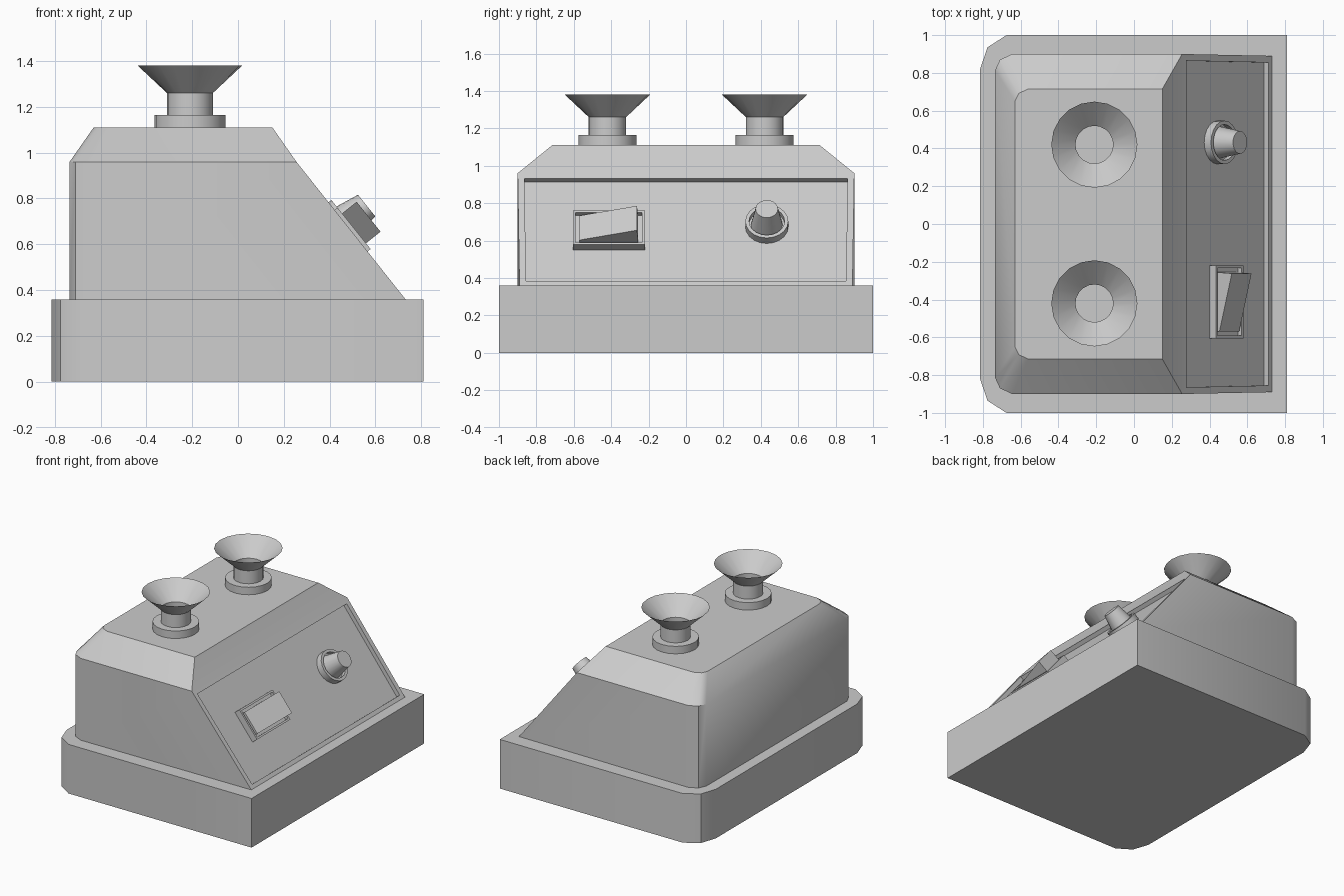
import bpy, bmesh, math
from mathutils import Matrix, Vector

if "Cube" in bpy.data.objects:
    bpy.data.objects.remove(bpy.data.objects["Cube"])

# Sloped control panel frame: local x = world y, local y = up the slope, local z = outward
N = Vector((0.781, 0, 0.625))
UP = Vector((-0.625, 0, 0.781))
PANEL = Matrix(((0, UP.x, N.x, 0.460), (1, 0, 0, 0), (0, UP.z, N.z, 0.656), (0, 0, 0, 1)))


def finish(bm, name, matrix=None, recalc=True):
    if recalc:
        bmesh.ops.recalc_face_normals(bm, faces=bm.faces)
    me = bpy.data.meshes.new(name)
    bm.to_mesh(me)
    bm.free()
    ob = bpy.data.objects.new(name, me)
    bpy.context.collection.objects.link(ob)
    if matrix:
        ob.matrix_world = matrix
    bpy.ops.object.select_all(action='DESELECT')
    ob.select_set(True)
    bpy.context.view_layer.objects.active = ob
    bpy.ops.object.shade_smooth_by_angle(angle=math.radians(35))
    return ob


def loft(rings, cap=True):
    """Skin a list of equal closed rings of 3D points."""
    bm = bmesh.new()
    rows = [[bm.verts.new(p) for p in r] for r in rings]
    n = len(rows[0])
    for a, b in zip(rows, rows[1:]):
        for i in range(n):
            j = (i + 1) % n
            bm.faces.new((a[i], a[j], b[j], b[i]))
    if cap:
        bm.faces.new(rows[0][::-1])
        bm.faces.new(rows[-1])
        bmesh.ops.recalc_face_normals(bm, faces=bm.faces)
    bm.normal_update()
    return bm


def outline(xl, xr, hy, cx, cy, z):
    """Rectangle with rounded corners on the -x side; hy at the right end may differ."""
    hl, hr = hy
    back = [(xr, hr), (xl + cx, hl), (xl + 0.28 * cx, hl - 0.36 * cy), (xl, hl - cy)]
    return [(x, y, z) for x, y in back] + [(x, -y, z) for x, y in reversed(back)]


def circle_rings(profile, sides=20):
    return [[(r * math.cos(2 * math.pi * i / sides), r * math.sin(2 * math.pi * i / sides), z)
             for i in range(sides)] for r, z in profile]


def recess(bm, face, margin, depth):
    bmesh.ops.inset_individual(bm, faces=[face], thickness=margin, depth=0)
    bmesh.ops.inset_individual(bm, faces=[face], thickness=0, depth=-depth)


# Base plinth
finish(loft([outline(-0.815, 0.81, (1, 1), 0.14, 0.18, z) for z in (0, 0.36)]), "base")

# Housing with sloped front and recessed control panel
bm = loft([outline(-0.735, 0.735, (0.9, 0.89), 0.09, 0.085, 0.355),
           outline(-0.735, 0.255, (0.9, 0.9), 0.09, 0.085, 0.96),
           outline(-0.63, 0.15, (0.715, 0.715), 0.07, 0.065, 1.11)])
bm.faces.ensure_lookup_table()
slope = max((f for f in bm.faces if f.normal.x > 0.7), key=lambda f: f.calc_area())
recess(bm, slope, 0.05, 0.03)
finish(bm, "housing", recalc=False)

# Two hollow funnels, each on a round flange
for side, label in ((-1, "front"), (1, "rear")):
    m = Matrix.Translation((-0.21, 0.42 * side, 0))
    finish(loft(circle_rings([(0.155, 1.105), (0.155, 1.165)])), label + "_flange", m)
    finish(loft(circle_rings([(0.1, 1.16), (0.1, 1.26), (0.228, 1.38)]), cap=False),
           label + "_funnel", m)


def box_ring(x0, x1, h, z0, z1):
    return [(x0, -h, z0), (x1, -h, z1), (x1, h, z1), (x0, h, z0)]


# Switch surround with a shallow well
sw = PANEL @ Matrix.Translation((0, -0.0185, 0))
bm = loft([box_ring(-0.605, -0.22, 0.1155, z, z) for z in (-0.005, 0.045)])
top = max(bm.faces, key=lambda f: f.calc_center_median().z)
recess(bm, top, 0.02, 0.025)
finish(bm, "switch_frame", sw, recalc=False)

# Tilted rocker
finish(loft([box_ring(-0.57, -0.255, 0.0835, 0.015, 0.015),
             box_ring(-0.57, -0.262, 0.0835, 0.042, 0.126)]), "switch_rocker", sw)

# Dial collar and tapered knob
dial = PANEL @ Matrix.Translation((0.432, 0.025, 0))
finish(loft(circle_rings([(0.115, -0.003), (0.115, 0.045), (0.095, 0.045), (0.095, 0.015)])),
       "dial_collar", dial)
finish(loft(circle_rings([(0.085, 0.01), (0.06, 0.15)])), "dial_knob", dial)
